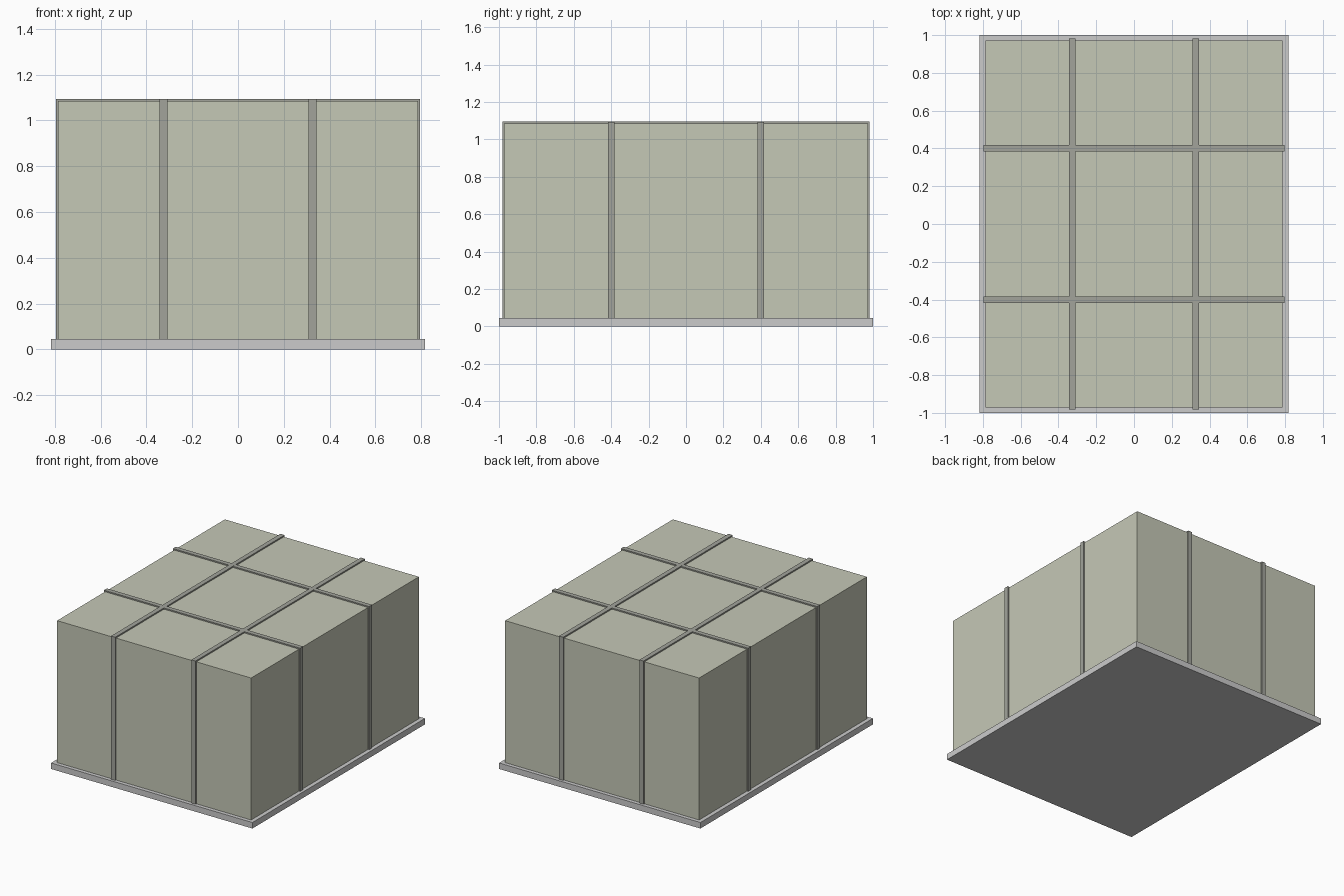
import bpy, bmesh

if "Cube" in bpy.data.objects:
    bpy.data.objects.remove(bpy.data.objects["Cube"])

BASE_H, TOP = 0.044, 1.085      # pallet thickness, crate top
HX, HY = 0.787, 0.972           # crate half sizes
T, SINK, W = 0.009, 0.006, 0.034  # strap thickness, embed depth, width


def material(name, rgb):
    m = bpy.data.materials.new(name)
    m.diffuse_color = (*rgb, 1)
    m.use_nodes = True
    m.node_tree.nodes["Principled BSDF"].inputs["Base Color"].default_value = m.diffuse_color
    return m


def add_object(name, bm, mat=None):
    bmesh.ops.recalc_face_normals(bm, faces=bm.faces)
    me = bpy.data.meshes.new(name)
    bm.to_mesh(me)
    bm.free()
    ob = bpy.data.objects.new(name, me)
    bpy.context.collection.objects.link(ob)
    if mat:
        me.materials.append(mat)
    return ob


def box(name, hx, hy, z0, z1, mat=None):
    bm = bmesh.new()
    bmesh.ops.create_cube(bm, size=1)
    for v in bm.verts:
        v.co = (v.co.x * 2 * hx, v.co.y * 2 * hy, z0 if v.co.z < 0 else z1)
    return add_object(name, bm, mat)


def strap(name, half, offset, along_y, top, mat):
    # U-shaped profile wrapped over the crate, extruded to the strap width
    o, i, ti = half + T, half - SINK, TOP - SINK
    prof = [(-o, BASE_H), (-o, top), (o, top), (o, BASE_H),
            (i, BASE_H), (i, ti), (-i, ti), (-i, BASE_H)]
    bm = bmesh.new()

    def place(a, z, b):
        return (b, a, z) if along_y else (a, b, z)
    face = bm.faces.new([bm.verts.new(place(a, z, offset - W / 2)) for a, z in prof])
    ext = bmesh.ops.extrude_face_region(bm, geom=[face])
    verts = [g for g in ext["geom"] if isinstance(g, bmesh.types.BMVert)]
    bmesh.ops.translate(bm, verts=verts, vec=place(0, 0, W))
    return add_object(name, bm, mat)


olive = material("olive", (0.56, 0.58, 0.47))
dark = material("dark_strap", (0.36, 0.37, 0.33))

# Pallet and crate
box("base_plate", 0.817, 1.0, 0, BASE_H)
box("crate", HX, HY, BASE_H, TOP, olive)

# Straps, two in each direction
for side, s in (("left", -1), ("right", 1)):
    strap(f"{side}_lengthwise_strap", HY, s * 0.326, True, TOP + T + 0.0005, dark)
for side, s in (("front", -1), ("back", 1)):
    strap(f"{side}_crosswise_strap", HX, s * 0.40, False, TOP + T, dark)
